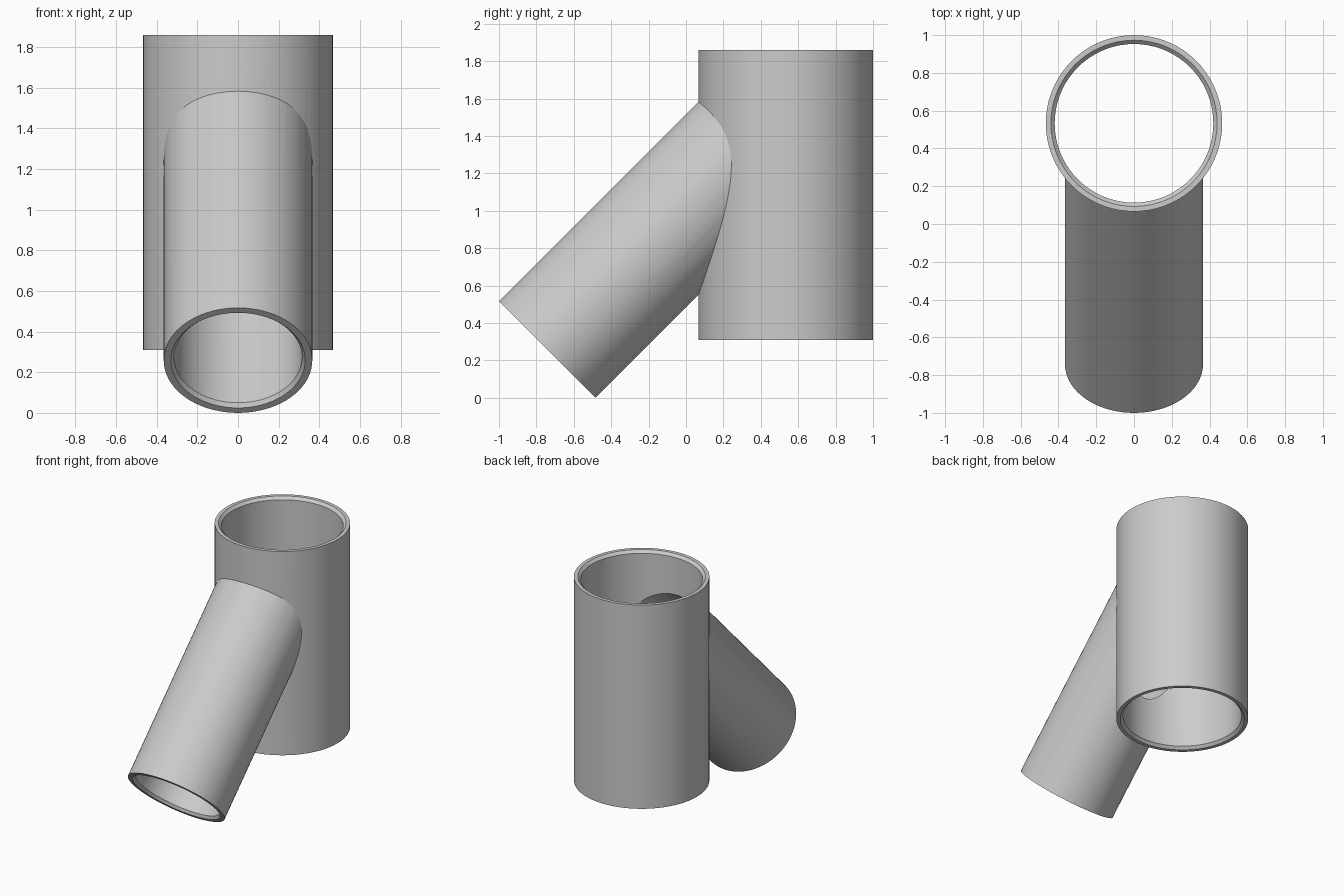
import bpy
import bmesh
from math import radians
from mathutils import Matrix, Vector

cube = bpy.data.objects.get("Cube")
if cube:
    bpy.data.objects.remove(cube, do_unlink=True)

SIDES = 72
LIP = 0.02

grey = bpy.data.materials.new("light grey plastic")
grey.use_nodes = True
colour = (0.6, 0.6, 0.6, 1)
grey.diffuse_color = colour
grey.node_tree.nodes["Principled BSDF"].inputs["Base Color"].default_value = colour


def turned(name, profile, start, tilt):
    """Solid of revolution from (radius, height) rings, capped at both ends."""
    bm = bmesh.new()
    rings = []
    for radius, height in profile:
        ring = bmesh.ops.create_circle(bm, segments=SIDES, radius=radius)["verts"]
        bmesh.ops.translate(bm, verts=ring, vec=(0, 0, height))
        rings.append(ring)
    for low, high in zip(rings, rings[1:]):
        for i in range(SIDES):
            j = (i + 1) % SIDES
            bm.faces.new((low[i], low[j], high[j], high[i]))
    bm.faces.new(rings[0])
    bm.faces.new(rings[-1])
    bmesh.ops.recalc_face_normals(bm, faces=bm.faces)
    bm.transform(Matrix.Translation(Vector(start)) @ Matrix.Rotation(tilt, 4, "X"))
    mesh = bpy.data.meshes.new(name)
    bm.to_mesh(mesh)
    bm.free()
    mesh.materials.append(grey)
    obj = bpy.data.objects.new(name, mesh)
    bpy.context.collection.objects.link(obj)
    return obj


def combine(target, tool, operation):
    bpy.context.view_layer.objects.active = target
    mod = target.modifiers.new(operation, "BOOLEAN")
    mod.operation = operation
    mod.solver = "EXACT"
    mod.object = tool
    bpy.ops.object.modifier_apply(modifier=mod.name)
    bpy.data.objects.remove(tool, do_unlink=True)


# Main vertical pipe and slanted branch, as solids
main_at, main_len = (0, 0.533, 0.31), 1.55
branch_at, branch_len = (0, -0.7415, 0.2585), 1.8
slant = radians(-45)
fitting = turned("pipe_fitting", [(0.467, 0), (0.467, main_len)], main_at, 0)
branch = turned("branch_pipe", [(0.3655, 0), (0.3655, branch_len)], branch_at, slant)
combine(fitting, branch, "UNION")

# Bores with chamfered mouths
main_bore = turned("main_bore", [
    (0.46, -LIP), (0.42, LIP), (0.42, main_len - LIP), (0.46, main_len + LIP)],
    main_at, 0)
combine(fitting, main_bore, "DIFFERENCE")
branch_bore = turned("branch_bore", [
    (0.347, -LIP), (0.315, LIP), (0.315, branch_len)], branch_at, slant)
combine(fitting, branch_bore, "DIFFERENCE")

# Smooth walls, crisp rims
bpy.ops.object.select_all(action="DESELECT")
fitting.select_set(True)
bpy.context.view_layer.objects.active = fitting
bpy.ops.object.shade_smooth_by_angle(angle=radians(25))
